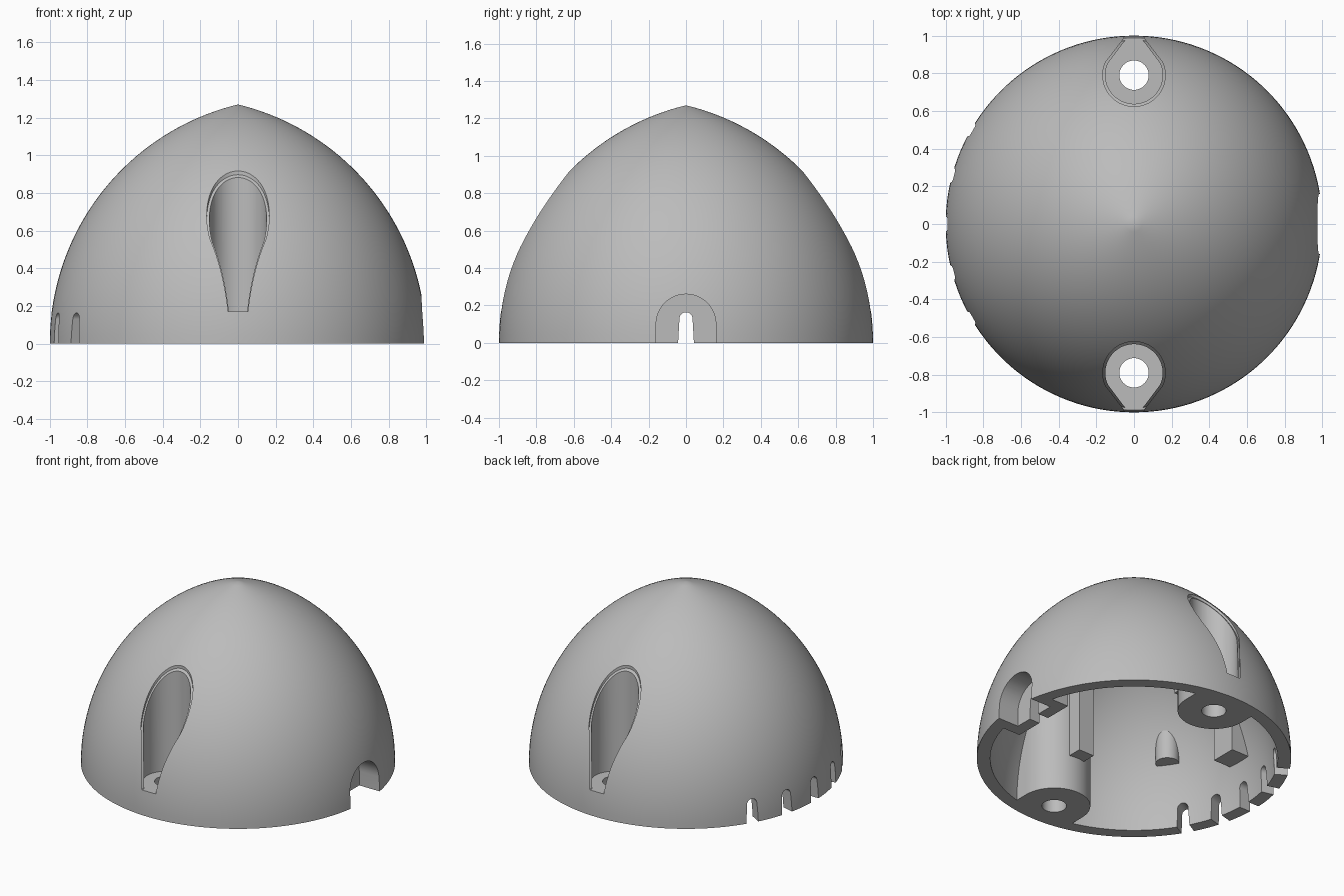
import bpy, bmesh, math
from math import sin, cos, pi, radians
from mathutils import Matrix

if "Cube" in bpy.data.objects:
    bpy.data.objects.remove(bpy.data.objects["Cube"])

ARC = 1.306          # radius of the ogive arc
SHIFT = ARC - 1      # arc centre lies this far beyond the axis
SEGMENTS = 144
BOSS_Y = 0.79


def finish(bm, name):
    bmesh.ops.remove_doubles(bm, verts=bm.verts, dist=1e-5)
    bmesh.ops.recalc_face_normals(bm, faces=bm.faces)
    mesh = bpy.data.meshes.new(name)
    bm.to_mesh(mesh)
    bm.free()
    obj = bpy.data.objects.new(name, mesh)
    bpy.context.collection.objects.link(obj)
    return obj


def ogive(name, radius, bottom=0.0, rings=40):
    """Solid pointed dome: an arc spun about the z axis."""
    top = math.acos(SHIFT / radius)
    profile = [(radius * cos(top * i / rings) - SHIFT, radius * sin(top * i / rings))
               for i in range(rings)]
    if bottom < 0:
        profile.insert(0, (profile[0][0], bottom))
    bm = bmesh.new()
    loops = [[bm.verts.new((r * cos(2 * pi * s / SEGMENTS), r * sin(2 * pi * s / SEGMENTS), z))
              for s in range(SEGMENTS)] for r, z in profile]
    tip = bm.verts.new((0, 0, radius * sin(top)))
    for s in range(SEGMENTS):
        n = (s + 1) % SEGMENTS
        for low, high in zip(loops, loops[1:]):
            bm.faces.new((low[s], low[n], high[n], high[s]))
        bm.faces.new((loops[-1][s], loops[-1][n], tip))
    bm.faces.new(loops[0][::-1])
    return finish(bm, name)


def prism(name, points, start, end, along="z", turn=0.0):
    """Extrude a flat outline along z or x, then turn it about z."""
    bm = bmesh.new()
    place = (lambda u, v: (u, v, start)) if along == "z" else (lambda u, v: (start, u, v))
    face = bm.faces.new([bm.verts.new(place(u, v)) for u, v in points])
    step = (0, 0, end - start) if along == "z" else (end - start, 0, 0)
    new = bmesh.ops.extrude_face_region(bm, geom=[face])["geom"]
    bmesh.ops.translate(bm, vec=step, verts=[g for g in new if isinstance(g, bmesh.types.BMVert)])
    bm.transform(Matrix.Rotation(turn, 4, "Z"))
    return finish(bm, name)


def arc(u, v, radius, first, last, count=24):
    angles = [radians(first + (last - first) * i / count) for i in range(count + 1)]
    return [(u + radius * cos(a), v + radius * sin(a)) for a in angles]


def circle(u, v, radius):
    return arc(u, v, radius, 0, 352.5, 47)


def box(u0, u1, v0, v1):
    return [(u0, v0), (u1, v0), (u1, v1), (u0, v1)]


def arch(half_base, half_top, spring):
    return [(-half_base, -0.1), (half_base, -0.1)] + arc(0, spring, half_top, 0, 180)


def teardrop(grow):
    """Screw pocket outline, round inside and drawn to a narrow outer mouth."""
    tip = 0.04 + grow
    return (arc(0, BOSS_Y, 0.152 + grow, 155, 385, 48)
            + [(tip, 0.985), (tip, 1.2), (-tip, 1.2), (-tip, 0.985)])


def subtract(target, *cutters):
    for cutter in cutters:
        mod = target.modifiers.new("cut", "BOOLEAN")
        mod.operation = "DIFFERENCE"
        mod.solver = "EXACT"
        mod.object = cutter
        bpy.context.view_layer.objects.active = target
        bpy.ops.object.modifier_apply(modifier=mod.name)
        bpy.data.objects.remove(cutter)


shell = ogive("dome_shell", ARC)
hollow = ogive("hollow", ARC - 0.085, bottom=-0.15)

# Screw bosses and their small inner ribs stay solid inside the hollow
for turn in (0, pi):
    boss = arc(0, BOSS_Y, 0.23, 180, 360, 32) + [(0.23, 1.2), (-0.23, 1.2)]
    subtract(hollow, prism("boss", boss, -0.3, 1.5, turn=turn))
    subtract(hollow, prism("boss_rib", box(-0.06, 0.06, 0.47, 0.7), 0.25, 1.5, turn=turn))

# Pad behind the cable recess, centre rib and two wall posts
subtract(hollow, prism("cable_pad", arch(0.24, 0.24, 0.1), 0.75, 1.2, "x"),
         prism("centre_rib", box(-1.2, -0.74, -0.09, 0.09), 0.3, 0.7))
for angle in (145, 215):
    subtract(hollow, prism("post", circle(0.82, 0, 0.075), 0.42, 1.0, turn=radians(angle)))
subtract(shell, hollow)

# Screw pockets with softened rims, and the holes through their floors
for turn in (0, pi):
    rim = prism("rim", teardrop(0.014), 0.171, 1.5, turn=turn)
    subtract(rim, ogive("rim_core", ARC - 0.014, bottom=-0.15))
    subtract(shell, rim, prism("pocket", teardrop(0), 0.17, 1.5, turn=turn),
             prism("screw_hole", circle(0, BOSS_Y, 0.078), -0.2, 0.4, turn=turn))

# Cable recess, its slot, and the row of vent slots opposite
subtract(shell, prism("cable_recess", arch(0.16, 0.16, 0.1), 0.83, 1.3, "x"))
for angle in (0, 150, 165, 180, 195, 210):
    slot = arch(0.048, 0.035, 0.128)
    subtract(shell, prism("slot", slot, 0.6, 1.3, "x", radians(angle)))

# Single plain grey material
grey = bpy.data.materials.new("plain_grey")
grey.use_nodes = True
colour = (0.5, 0.5, 0.5, 1)
grey.diffuse_color = colour
grey.node_tree.nodes["Principled BSDF"].inputs["Base Color"].default_value = colour
shell.data.materials.clear()
shell.data.materials.append(grey)
for poly in shell.data.polygons:
    poly.material_index = 0

bpy.ops.object.select_all(action="DESELECT")
shell.select_set(True)
bpy.context.view_layer.objects.active = shell
bpy.ops.object.shade_smooth_by_angle(angle=radians(30))
